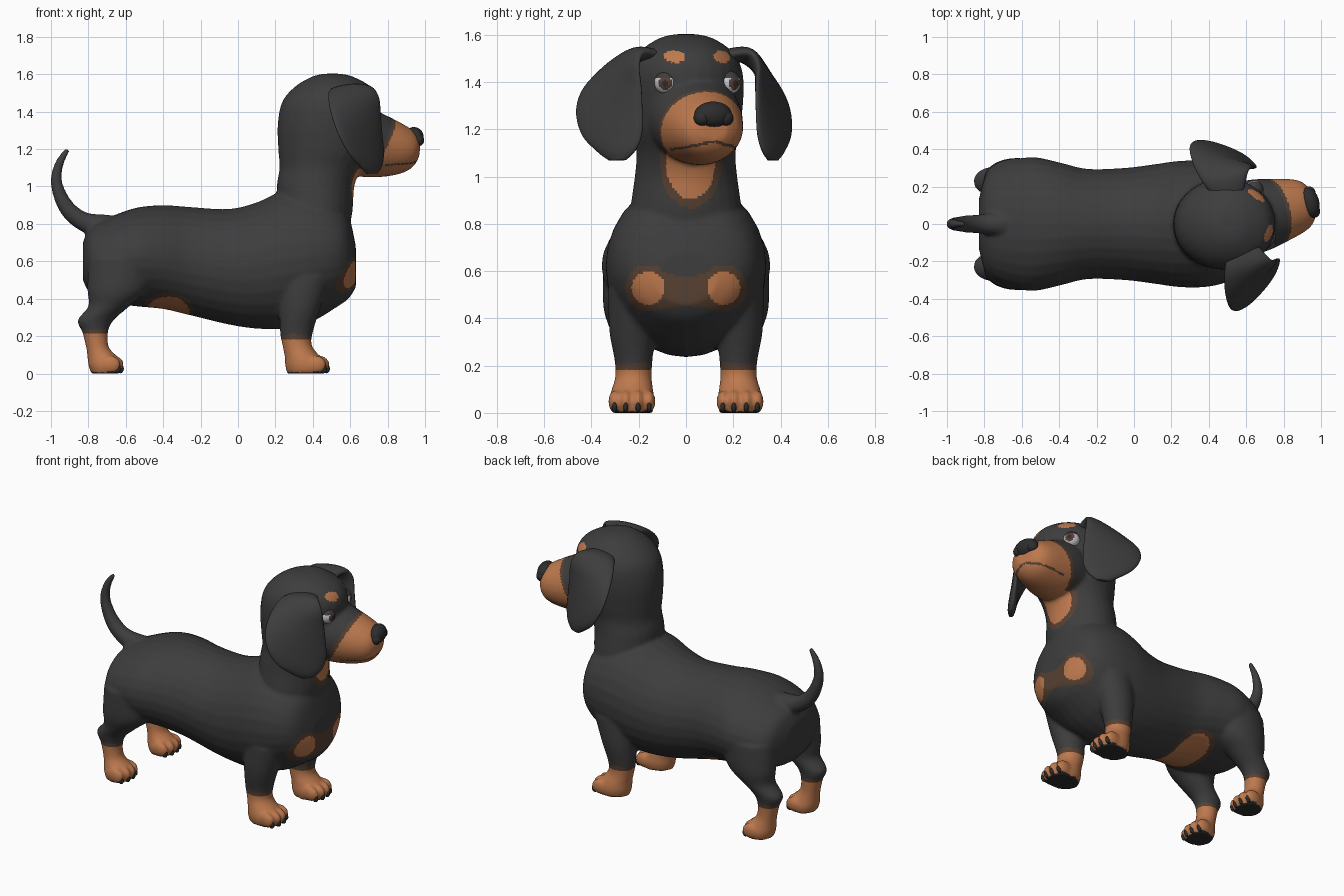
import bpy, bmesh, math
from mathutils import Vector, Matrix

if "Cube" in bpy.data.objects:
    bpy.data.objects.remove(bpy.data.objects["Cube"])

# Materials
PALETTE = {"coat black": (.047, .047, .047), "tan": (.51, .19, .075), "dark brown edge": (.095, .052, .032),
           "nose black": (.026, .026, .027), "eye white": (.58, .58, .6), "iris brown": (.10, .05, .036)}
MATS = []
for name, col in PALETTE.items():
    m = bpy.data.materials.new(name)
    m.diffuse_color = (*col, 1)
    m.use_nodes = True
    m.node_tree.nodes["Principled BSDF"].inputs["Base Color"].default_value = m.diffuse_color
    MATS.append(m)
BLACK, TAN, EDGE, NOSE, WHITE, IRIS = range(6)

# The head is turned a little around a vertical axis
PIVOT = Vector((.48, 0, 0))
YAW = Matrix.Translation(PIVOT) @ Matrix.Rotation(math.radians(14), 4, 'Z')
UNYAW = YAW.inverted()
FLIP = Matrix.Diagonal((1, -1, 1, 1))


def spline(rows, n=5):
    """Catmull-Rom interpolation of rows of numbers."""
    out = []
    for i in range(len(rows) - 1):
        p = [rows[max(0, min(len(rows) - 1, i + k))] for k in (-1, 0, 1, 2)]
        for j in range(n):
            t = j / n
            out.append([.5 * (2 * b + (c - a) * t + (2 * a - 5 * b + 4 * c - d) * t * t
                              + (3 * b - a - 3 * c + d) * t ** 3) for a, b, c, d in zip(*p)])
    return out + [list(rows[-1])]


def loft(bm, rings, mat=Matrix(), seg=28):
    """Skin of ellipses, each given as centre and two half axes."""
    loops = []
    for c, a, b in rings:
        loops.append([bm.verts.new(mat @ (c + a * math.cos(k * math.tau / seg) + b * math.sin(k * math.tau / seg)))
                      for k in range(seg)])
    for p, q in zip(loops, loops[1:]):
        for k in range(seg):
            bm.faces.new((p[k], p[(k + 1) % seg], q[(k + 1) % seg], q[k]))
    bm.faces.new(loops[0])
    bm.faces.new(loops[-1])


def loft_x(bm, rows, mat=Matrix()):      # rows: x, top, bottom, half width
    loft(bm, [(Vector((x, 0, (t + b) / 2)), Vector((0, w, 0)), Vector((0, 0, (t - b) / 2)))
              for x, t, b, w in spline(rows)], mat)


def loft_z(bm, rows, mat=Matrix()):      # rows: z, x0, x1, y0, y1
    loft(bm, [(Vector(((a + b) / 2, (c + d) / 2, z)), Vector(((b - a) / 2, 0, 0)), Vector((0, (d - c) / 2, 0)))
              for z, a, b, c, d in spline(rows)], mat)


def loft_strip(bm, rows, mat=Matrix()):  # rows: edge point, edge point, half thickness
    rows = spline(rows)
    f = [Vector(r[:3]) for r in rows]
    g = [Vector(r[3:6]) for r in rows]
    mid = [(p + q) / 2 for p, q in zip(f, g)]
    rings = []
    for i, r in enumerate(rows):
        t = mid[min(i + 1, len(mid) - 1)] - mid[max(i - 1, 0)]
        a = (f[i] - g[i]) / 2
        rings.append((mid[i], a, a.cross(t).normalized() * r[6]))
    loft(bm, rings, mat)


def ball(bm, c, r, mat=Matrix(), seg=20):
    bmesh.ops.create_uvsphere(bm, u_segments=seg, v_segments=seg * 2 // 3, radius=1,
                              matrix=mat @ Matrix.Translation(c) @ Matrix.Diagonal((*r, 1)))


def make(name, bm, rule=lambda p: 0):
    bmesh.ops.recalc_face_normals(bm, faces=bm.faces)
    me = bpy.data.meshes.new(name)
    bm.to_mesh(me)
    bm.free()
    ob = bpy.data.objects.new(name, me)
    bpy.context.collection.objects.link(ob)
    finish(me, rule)
    return ob


def finish(me, rule):
    me.materials.clear()
    for m in MATS:
        me.materials.append(m)
    for p in me.polygons:
        p.use_smooth = True
        p.material_index = rule(p)


# Body: trunk, neck with skull, muzzle, legs and tail, fused into one skin
bm = bmesh.new()
loft_x(bm, [(-.83, .70, .50, .13), (-.79, .78, .43, .26), (-.70, .83, .385, .325), (-.55, .885, .36, .358),
            (-.40, .90, .345, .33), (-.25, .89, .31, .295), (-.05, .88, .262, .30), (.10, .915, .24, .318),
            (.25, .98, .24, .338), (.40, .98, .28, .335), (.52, .93, .35, .30), (.59, .85, .40, .235),
            (.63, .68, .46, .13)])
loft_z(bm, [(.70, .26, .57, -.22, .22), (.85, .22, .61, -.235, .235), (1.0, .208, .622, -.217, .217),
            (1.1, .222, .66, -.21, .21), (1.2, .215, .72, -.228, .228), (1.33, .212, .745, -.243, .243),
            (1.45, .235, .755, -.238, .238), (1.53, .30, .715, -.195, .195), (1.585, .39, .62, -.115, .115),
            (1.603, .46, .55, -.045, .045)])
loft_x(bm, [(.08, 1.42, 1.07, .20), (.20, 1.43, 1.05, .195), (.31, 1.385, 1.052, .172), (.41, 1.335, 1.072, .145),
            (.465, 1.30, 1.105, .112), (.495, 1.26, 1.15, .06)], YAW)
loft_strip(bm, [(x, r, z, x, -r, z, r) for x, z, r in
                [(-.70, .78, .07), (-.82, .81, .052), (-.90, .868, .045), (-.95, .95, .037),
                 (-.972, 1.04, .030), (-.952, 1.13, .023), (-.908, 1.2, .013)]])
FRONT = [(.52, .22, .50, .12, .33), (.35, .222, .44, .13, .325), (.22, .225, .40, .142, .302),
         (.15, .238, .395, .145, .30), (.09, .25, .44, .138, .318), (.045, .252, .47, .132, .326),
         (.0, .262, .47, .142, .316)]
HIND = [(.62, -.80, -.42, .10, .352), (.45, -.805, -.48, .12, .35), (.36, -.80, -.58, .14, .325),
        (.285, -.858, -.665, .155, .302), (.22, -.832, -.695, .163, .29), (.14, -.812, -.69, .163, .29),
        (.09, -.805, -.645, .15, .305), (.045, -.80, -.625, .138, .318), (.0, -.785, -.63, .145, .31)]
for side in (Matrix(), FLIP):
    loft_z(bm, FRONT, side)
    loft_z(bm, HIND, side)
    for x in (.445, -.655):              # toes
        for k in (-.073, -.026, .026, .073):
            ball(bm, (x - abs(k) * .35, .229 + k, .048), (.055, .027, .048), side)
bmesh.ops.recalc_face_normals(bm, faces=bm.faces)


def ellipse(u, v, cu, cv, ru, rv):
    return math.hypot((u - cu) / ru, (v - cv) / rv)


def coat(p):
    """Tan markings with a dark brown rim on the black coat."""
    x, y, z = p.center
    hx, hy, _ = UNYAW @ p.center
    if z < .012 and p.normal.z < -.6:
        return NOSE                      # paw pads
    if hx > .1 and z > 1.45:             # brow spots
        return TAN if ellipse(abs(hy), z, .105, 1.508, .042, .026) < 1 else BLACK
    if hx > .28 and z > 1.0 and abs(z - 1.15 + .25 * abs(hy)) < .006:
        return EDGE                      # mouth line
    d = []                               # signed distance-like values, below 0 is tan
    if z < .4:
        d.append(z - (.185 if x > 0 else .215))
    if z > 1.03:
        d.append(.22 + .55 * (z - 1.1) - hx)
    if x > .45 and .8 < z < 1.2:
        d.append((ellipse(y, z, .02, 1.06, .105, .155) - 1) * .1)
    if x > .4 and z < .7:
        d.append((ellipse(abs(y), z, .16, .528, .07, .07) - 1) * .06)
        if abs(y) < .16 and abs(z - .515) < .062 + abs(y) * .12:
            d.append(.01)
    if -.6 < x < -.2:
        d.append((ellipse(x, z, -.375, .325, .115, .085) - 1) * .1)
    m = min(d, default=1)
    return TAN if m < 0 else EDGE if m < .024 else BLACK


body = make("body", bm)
rm = body.modifiers.new("fuse", 'REMESH')
rm.mode = 'VOXEL'
rm.voxel_size = .011
sm = body.modifiers.new("soften", 'SMOOTH')
sm.factor = .5
sm.iterations = 6
fused = bpy.data.meshes.new_from_object(body.evaluated_get(bpy.context.evaluated_depsgraph_get()))
body.modifiers.clear()
body.data = fused
finish(fused, coat)

# Ears: hanging flaps, second one mirrored across the turned head
EAR = [(.66, -.11, 1.515, .50, -.15, 1.50, .03), (.72, -.18, 1.525, .485, -.25, 1.505, .032),
       (.755, -.20, 1.47, .485, -.35, 1.455, .032), (.762, -.19, 1.38, .505, -.435, 1.37, .03),
       (.77, -.185, 1.28, .54, -.465, 1.275, .028), (.778, -.187, 1.18, .595, -.44, 1.175, .027),
       (.768, -.215, 1.11, .655, -.375, 1.105, .024), (.745, -.255, 1.07, .69, -.325, 1.068, .015)]
for name, mat in (("right_ear", Matrix()), ("left_ear", YAW @ FLIP @ UNYAW)):
    bm = bmesh.new()
    loft_strip(bm, EAR, mat)
    make(name, bm)

# Nose with two wings
bm = bmesh.new()
ball(bm, (.475, 0, 1.262), (.05, .082, .056), YAW)
for s in (-1, 1):
    ball(bm, (.482, s * .05, 1.248), (.036, .036, .034), YAW)
make("nose", bm, lambda p: NOSE)

# Eyes: white ball with iris, pupil and dark upper lid by direction
for name, s in (("right_eye", -1), ("left_eye", 1)):
    centre = YAW @ Vector((.202, s * .137, 1.398))
    gaze = (YAW.to_3x3() @ Vector((.92, s * .32, -.05))).normalized()

    def eye(p):
        d = (p.center - centre).normalized()
        if d.z > .42:
            return BLACK
        a = d.dot(gaze)
        return NOSE if a > .96 else IRIS if a > .82 else WHITE
    bm = bmesh.new()
    ball(bm, centre, (.05, .05, .05), seg=36)
    make(name, bm, eye)

# Claws
bm = bmesh.new()
for side in (Matrix(), FLIP):
    for x in (.482, -.62):
        for k in (-.073, -.026, .026, .073):
            ball(bm, (x - abs(k) * .35, .229 + k, .026), (.02, .011, .025), side, 10)
make("claws", bm, lambda p: NOSE)
